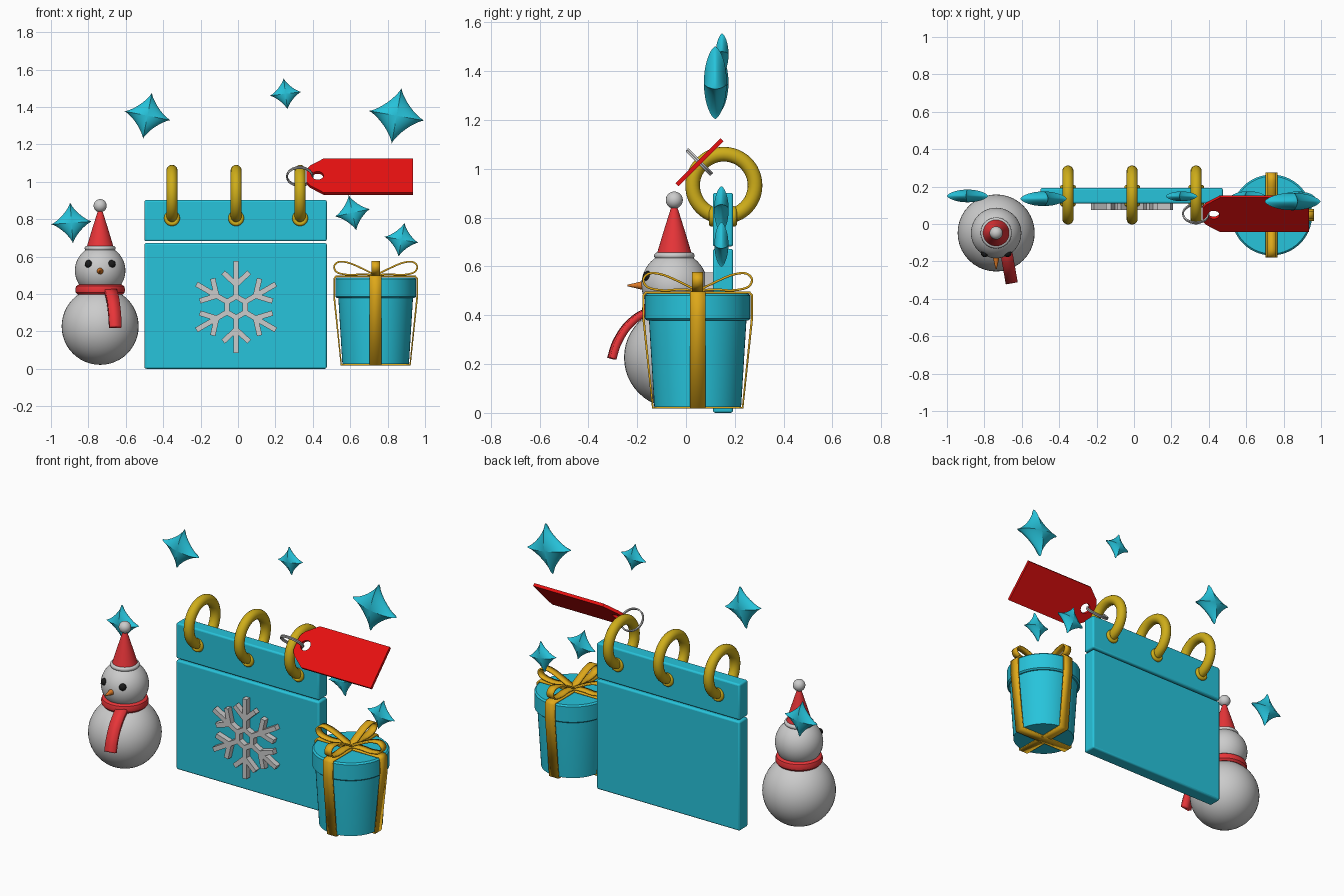
import bpy, bmesh
from math import sin, cos, pi, radians, copysign
from mathutils import Vector, Matrix

if "Cube" in bpy.data.objects:
    bpy.data.objects.remove(bpy.data.objects["Cube"])


def material(name, rgb):
    m = bpy.data.materials.new(name)
    m.diffuse_color = (*rgb, 1)
    m.use_nodes = True
    m.node_tree.nodes["Principled BSDF"].inputs["Base Color"].default_value = m.diffuse_color
    return m


CYAN = material("cyan", (0.02, 0.55, 0.71))
GOLD = material("gold", (0.62, 0.42, 0.01))
RIBBON = material("ribbon_gold", (0.75, 0.40, 0.01))
RED = material("red", (0.8, 0.005, 0.005))
CLOTH = material("cloth_red", (0.8, 0.035, 0.04))
BLACK = material("black", (0.01, 0.01, 0.01))
ORANGE = material("orange", (0.75, 0.2, 0.02))


def finish(ob, name, mat=None, angle=35):
    ob.name = name
    if mat:
        ob.data.materials.append(mat)
    bpy.ops.object.select_all(action='DESELECT')
    ob.select_set(True)
    bpy.context.view_layer.objects.active = ob
    bpy.ops.object.shade_smooth_by_angle(angle=radians(angle))
    return ob


def from_bm(bm, name, mat=None, angle=35):
    bmesh.ops.recalc_face_normals(bm, faces=bm.faces)
    me = bpy.data.meshes.new(name)
    bm.to_mesh(me)
    bm.free()
    ob = bpy.data.objects.new(name, me)
    bpy.context.collection.objects.link(ob)
    return finish(ob, name, mat, angle)


def box(name, lo, hi, mat, bevel):
    lo, hi = Vector(lo), Vector(hi)
    bpy.ops.mesh.primitive_cube_add(size=1, location=(lo + hi) / 2)
    ob = bpy.context.object
    ob.data.transform(Matrix.Diagonal((*(hi - lo), 1)))
    b = ob.modifiers.new("bevel", 'BEVEL')
    b.width, b.segments = bevel, 3
    return finish(ob, name, mat)


def ball(name, loc, r, mat=None):
    bpy.ops.mesh.primitive_uv_sphere_add(segments=40, ring_count=24, radius=r, location=loc)
    return finish(bpy.context.object, name, mat)


def torus(name, loc, R, r, mat=None, rot=(0, 0, 0)):
    bpy.ops.mesh.primitive_torus_add(major_radius=R, minor_radius=r, major_segments=48,
                                     minor_segments=16, location=loc, rotation=rot)
    return finish(bpy.context.object, name, mat)


def lathe(name, profile, loc, mat):
    bm = bmesh.new()
    vs = [bm.verts.new((r, 0, z)) for r, z in profile]
    es = [bm.edges.new(p) for p in zip(vs, vs[1:])]
    bmesh.ops.spin(bm, geom=vs + es, cent=(0, 0, 0), axis=(0, 0, 1), angle=2 * pi, steps=56)
    bmesh.ops.remove_doubles(bm, verts=bm.verts, dist=1e-4)
    ob = from_bm(bm, name, mat)
    ob.location = loc
    return ob


def smooth(pts, n=6):
    # Catmull-Rom through the points
    p = [Vector(q) for q in pts]
    p = [p[0]] + p + [p[-1]]
    out = []
    for a, b, c, d in zip(p, p[1:], p[2:], p[3:]):
        for i in range(n):
            t = i / n
            out.append(0.5 * (2 * b + (c - a) * t + (2 * a - 5 * b + 4 * c - d) * t * t
                              + (3 * b - a - 3 * c + d) * t ** 3))
    return out + [p[-1]]


def strip(name, path, width, thick, mat, loc, turn=0, closed=False):
    # flat band following an (r, z) path, turned about the vertical axis
    bm = bmesh.new()
    rows = [[bm.verts.new((p[0], s * width / 2, p[1])) for s in (-1, 1)] for p in path]
    for a, b in zip(rows, rows[1:] + rows[:1] if closed else rows[1:]):
        bm.faces.new((a[0], a[1], b[1], b[0]))
    ob = from_bm(bm, name, mat)
    s = ob.modifiers.new("thickness", 'SOLIDIFY')
    s.thickness, s.offset = thick, 0
    ob.location, ob.rotation_euler = loc, (0, 0, turn)
    return ob


# Calendar block, binding rings and hole collars
box("calendar_page", (-0.5, 0.11, 0), (0.475, 0.193, 0.672), CYAN, 0.01)
box("calendar_header", (-0.5, 0.11, 0.682), (0.475, 0.193, 0.902), CYAN, 0.01)
for x in (-0.353, -0.01, 0.332):
    torus("binding_ring", (x, 0.155, 0.932), 0.128, 0.03, GOLD, (0, pi / 2, 0))
    for y in (0.106, 0.197):
        torus("hole_collar", (x, y, 0.805), 0.03, 0.012, GOLD, (pi / 2, 0, 0))

# Snowflake relief: hexagon hub, six arms with branch pairs
bm = bmesh.new()


def bar(start, direction, length, turn):
    m = (Matrix.Rotation(turn, 4, 'Y') @ Matrix.Translation((start[0], 0, start[1]))
         @ Matrix.Rotation(direction, 4, 'Y') @ Matrix.Translation((0, 0, length / 2))
         @ Matrix.Diagonal((0.028, 0.036, length, 1)))
    bmesh.ops.create_cube(bm, size=1, matrix=m)


for k in range(6):
    a = k * pi / 3
    bar((0, 0.055), 0, 0.19, a)
    bar((0, 0.056), radians(120), 0.056, a)
    for s in (-1, 1):
        bar((0, 0.12), s * radians(47), 0.095, a)
from_bm(bm, "snowflake").location = (-0.01, 0.094, 0.33)

# Snowman
sx, sy = -0.737, -0.048
ball("snowman_body", (sx, sy, 0.227), 0.206)
ball("snowman_head", (sx, sy, 0.525), 0.135)
for s in (-1, 1):
    ball("eye", (sx + s * 0.061, sy - 0.108, 0.56), 0.021, BLACK)
bpy.ops.mesh.primitive_cone_add(vertices=24, radius1=0.023, radius2=0.003, depth=0.085,
                                location=(sx, sy - 0.15, 0.522), rotation=(pi / 2, 0, 0))
finish(bpy.context.object, "nose", ORANGE)
lathe("hat", [(0, 0.64), (0.075, 0.64), (0.045, 0.74), (0.012, 0.845), (0, 0.85)], (sx, sy, 0), CLOTH)
torus("hat_trim", (sx, sy, 0.644), 0.07, 0.013)
ball("hat_pompom", (sx, sy, 0.872), 0.035)
lathe("scarf_wrap", [(0.08, 0.395), (0.12, 0.396), (0.131, 0.408), (0.133, 0.425), (0.128, 0.442),
                     (0.115, 0.45), (0.08, 0.452)], (sx, sy, 0), CLOTH)
strip("scarf_tail", smooth([(0.11, 0.415), (0.15, 0.395), (0.2, 0.35), (0.24, 0.285), (0.26, 0.222)]),
      0.065, 0.028, CLOTH, (sx + 0.036, sy, 0), -pi / 2 + radians(10))

# Round gift box, crossed ribbons and bow loops
gift = (0.736, 0.048, 0)
lathe("gift_box", [(0, 0.025), (0.178, 0.025), (0.2, 0.385), (0.2, 0.4), (0, 0.4)], gift, CYAN)
lathe("gift_lid", [(0, 0.378), (0.207, 0.378), (0.216, 0.386), (0.216, 0.48), (0.207, 0.489), (0, 0.489)],
      gift, CYAN)
wrap = [(0.184, 0.021), (0.222, 0.385), (0.222, 0.482), (0.212, 0.494)]
wrap += [(-r, z) for r, z in reversed(wrap)]
for k in range(2):
    strip("gift_ribbon", wrap, 0.064, 0.009, RIBBON, gift, k * pi / 2, True)
loop = smooth([(0, 0.5), (0.07, 0.535), (0.14, 0.565), (0.195, 0.572), (0.222, 0.548),
               (0.205, 0.515), (0.14, 0.502), (0.07, 0.506), (0, 0.5)])
for k in range(4):
    strip("bow_loop", loop, 0.045, 0.009, RIBBON, gift, k * pi / 2)

# Tilted price tag with hole, and its split ring
cu = bpy.data.curves.new("tag", 'CURVE')
cu.dimensions, cu.fill_mode, cu.extrude = '2D', 'BOTH', 0.009
outline = [(0.365, -0.045), (0.385, -0.075), (0.46, -0.13), (0.935, -0.13),
           (0.935, 0.13), (0.46, 0.13), (0.385, 0.075), (0.365, 0.045)]
hole = [(0.426 + 0.031 * cos(i * pi / 12), 0.031 * sin(i * pi / 12)) for i in range(24)]
for pts in (outline, hole):
    sp = cu.splines.new('POLY')
    sp.points.add(len(pts) - 1)
    for p, (x, y) in zip(sp.points, pts):
        p.co = (x, y, 0, 1)
    sp.use_cyclic_u = True
tag = bpy.data.objects.new("tag", cu)
bpy.context.collection.objects.link(tag)
tag.location, tag.rotation_euler = (0, 0.055, 1.027), (pi / 4, 0, 0)
bpy.ops.object.select_all(action='DESELECT')
tag.select_set(True)
bpy.context.view_layer.objects.active = tag
bpy.ops.object.convert(target='MESH')
finish(bpy.context.object, "tag", RED)
for d in (-0.003, 0.003):
    torus("tag_ring", (0.33, 0.055 + d, 1.028 + d), 0.068, 0.0045, None, (-pi / 4, 0, 0))


# Puffy four-pointed stars
def star(x, y, z, r, tilt):
    bm = bmesh.new()
    n, m = 48, 8
    for side in (-1, 1):
        rings = []
        for j in range(1, m + 1):
            t = sin(j / m * pi / 2)
            h = side * 0.31 * r * (1 - t * t) ** 0.65 if j < m else 0
            ring = []
            for i in range(n):
                c, s = cos(2 * pi * i / n), sin(2 * pi * i / n)
                ring.append(bm.verts.new((t * r * copysign(abs(c) ** 2.6, c), h,
                                          t * r * copysign(abs(s) ** 2.6, s))))
            rings.append(ring)
        top = bm.verts.new((0, side * 0.31 * r, 0))
        for i in range(n):
            k = (i + 1) % n
            bm.faces.new((top, rings[0][i], rings[0][k]))
            for a, b in zip(rings, rings[1:]):
                bm.faces.new((a[i], b[i], b[k], a[k]))
    bmesh.ops.remove_doubles(bm, verts=bm.verts, dist=1e-5)
    ob = from_bm(bm, "star", CYAN, 80)
    ob.location, ob.rotation_euler = (x, y, z), (0, radians(tilt), 0)


for s in [(-0.484, 0.135, 1.353, 0.126, 11), (0.254, 0.148, 1.47, 0.085, -7),
          (0.848, 0.12, 1.353, 0.151, 10), (-0.89, 0.15, 0.78, 0.11, -4),
          (0.612, 0.145, 0.834, 0.097, -12), (0.874, 0.145, 0.69, 0.093, 10)]:
    star(*s)
